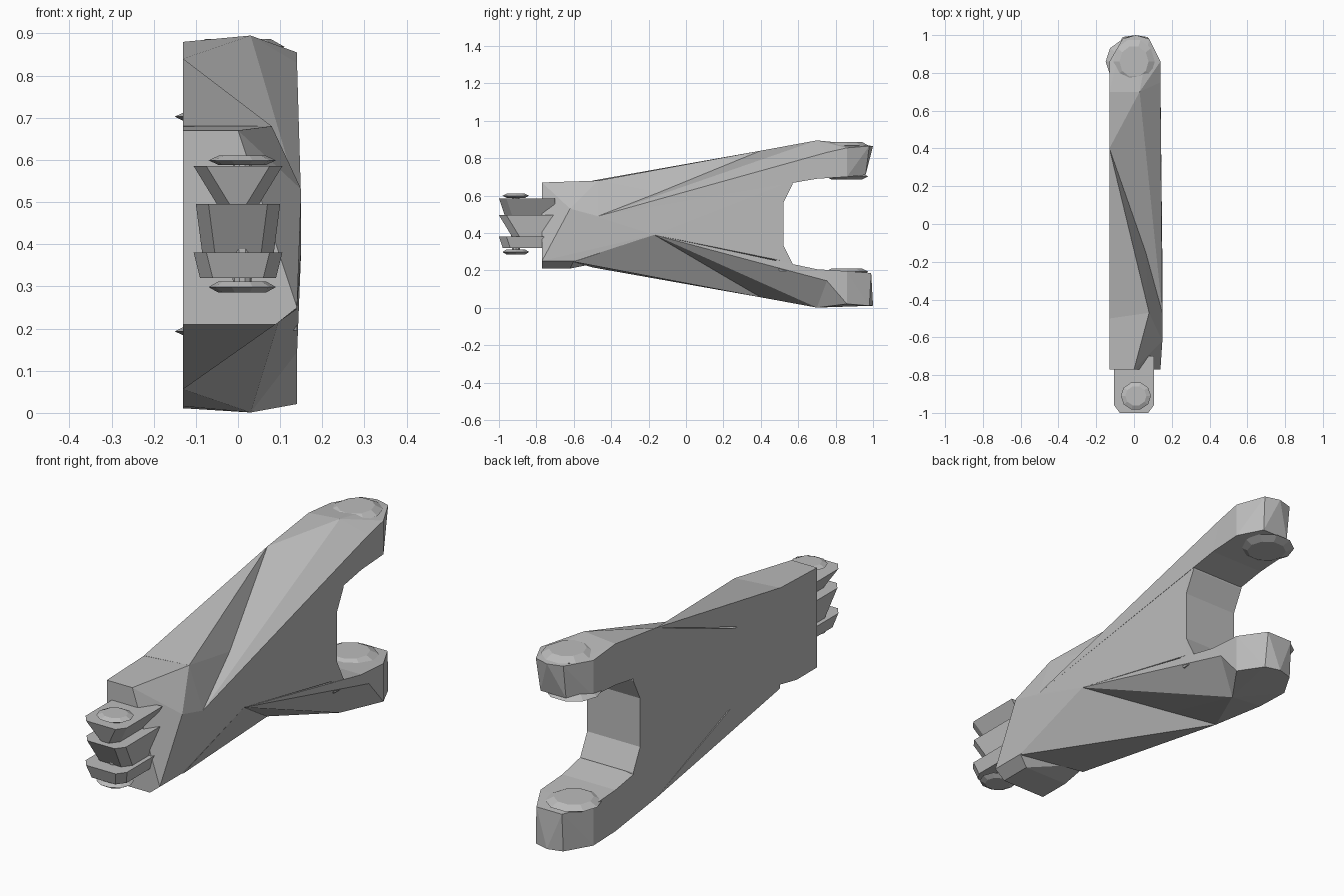
import bpy, bmesh, math

MID = 0.448   # height of the mirror plane between the two arms
SIDE = -0.13  # flat side of the casting
OUT = 0.14    # shaped side of the casting


def make_grey():
    mat = bpy.data.materials.new("cast_grey")
    mat.use_nodes = True
    colour = (0.5, 0.5, 0.5, 1)
    mat.diffuse_color = colour
    mat.node_tree.nodes["Principled BSDF"].inputs["Base Color"].default_value = colour
    return mat


def hull(name, points, flip=False):
    """Faceted solid around the points, optionally mirrored across MID."""
    bm = bmesh.new()
    for x, y, z in points:
        bm.verts.new((x, y, 2 * MID - z if flip else z))
    result = bmesh.ops.convex_hull(bm, input=bm.verts[:])
    loose = {v for v in result["geom_interior"] + result["geom_unused"]
             if isinstance(v, bmesh.types.BMVert)}
    bmesh.ops.delete(bm, geom=list(loose), context="VERTS")
    bmesh.ops.recalc_face_normals(bm, faces=bm.faces[:])
    mesh = bpy.data.meshes.new(name)
    bm.to_mesh(mesh)
    bm.free()
    mesh.materials.append(grey)
    obj = bpy.data.objects.new(name, mesh)
    bpy.context.collection.objects.link(obj)


def ring(x, y, z, rx, ry, sides):
    step = math.tau / sides
    return [(x + rx * math.cos(i * step), y + ry * math.sin(i * step), z)
            for i in range(sides)]


def disc(name, x, y, low, high, rx, ry, flip=False):
    """Low-sided boss with narrower rims."""
    points = ring(x, y, (low + high) / 2, rx, ry, 10)
    for z in (low, high):
        points += ring(x, y, z, rx * 0.7, ry * 0.7, 10)
    hull(name, points, flip)


def block(name, top, bottom, half_top, half_bottom, front_top, front_bottom):
    """Tapered nose plate with clipped front corners."""
    points = []
    for z, half, front in ((top, half_top, front_top), (bottom, half_bottom, front_bottom)):
        for side in (-1, 1):
            points += [(side * half, -0.7, z), (side * half, front + 0.04, z),
                       (side * (half - 0.03), front, z)]
    hull(name, points)


def build_arm(label, flip, ridge_start, ridge_end, valley, shoulder, end_top, end_back):
    # Arm sloping from the flat side's outer edge to a ridge on the shaped side
    hull(label + "_arm", [
        (SIDE, -0.47, 0.5), ridge_start, valley, (SIDE, 0.4, 0.84), ridge_end,
        (SIDE, 0.7, 0.88), (0.03, 0.7, 0.895), (SIDE, 0.7, 0.69), (OUT, 0.7, 0.69)], flip)
    # Wedge at the root of the arm, leaving a crease beside the ridge
    hull(label + "_root_wedge", [
        (SIDE, -0.5, 0.68), shoulder, valley, (SIDE, 0.4, 0.84),
        (SIDE, -0.5, 0.5), ridge_start], flip)
    # Rounded arm end
    hull(label + "_arm_end", [
        (SIDE, 0.7, 0.88), (0.03, 0.7, 0.895), ridge_end,
        (SIDE, 0.7, 0.69), (OUT, 0.7, 0.69),
        (SIDE, 0.86, end_top), (OUT, 0.86, end_top - 0.01), (-0.06, 0.98, end_top),
        (0.08, 0.98, end_top), (0.01, 1, end_top), (SIDE, 0.86, 0.7), (OUT, 0.86, 0.7),
        (-0.06, end_back, 0.71), (0.07, end_back, 0.71)], flip)
    # Fillet where the arm meets the web
    hull(label + "_fillet", [
        (x, y, z) for x in (SIDE, OUT)
        for y, z in ((0.45, 0.55), (0.52, 0.56), (0.57, 0.66), (0.57, 0.7), (0.5, 0.7))], flip)
    # Pivot boss on the inner face
    disc(label + "_inner_boss", -0.03, 0.86, 0.685, 0.72, 0.12, 0.12, flip)


cube = bpy.data.objects.get("Cube")
if cube:
    bpy.data.objects.remove(cube)
grey = make_grey()

# Central web between the arms
hull("central_web", [
    (SIDE, -0.5, 0.6), (SIDE, -0.5, 0.28), (0.15, -0.47, 0.49), (0.15, -0.17, 0.39),
    (SIDE, 0.52, 0.66), (OUT, 0.52, 0.66), (SIDE, 0.52, 0.22), (OUT, 0.52, 0.25)])

# Front block, tapered towards the nose on the shaped side
hull("front_block", [
    (SIDE, -0.77, 0.21), (SIDE, -0.77, 0.67), (SIDE, -0.47, 0.68),
    (SIDE, -0.62, 0.21), (0.09, -0.77, 0.21), (0.09, -0.62, 0.21),
    (OUT, -0.77, 0.25), (0, -0.77, 0.67), (0.08, -0.47, 0.68),
    (0.15, -0.62, 0.53), (0.15, -0.47, 0.49), (OUT, -0.6, 0.25), (SIDE, -0.47, 0.24)])

# Shaped side of the web, running from the front block to the lower ridge
hull("web_side", [
    (OUT, -0.77, 0.25), (OUT, -0.6, 0.25), (0.15, -0.62, 0.53), (0.15, -0.47, 0.49),
    (0.15, -0.17, 0.39), (0.03, 0.09, 0.26), (SIDE, -0.5, 0.3), (SIDE, -0.5, 0.5)])

build_arm("upper", False, ridge_start=(0.15, -0.47, 0.49), ridge_end=(OUT, 0.75, 0.83),
          valley=(0.06, -0.12, 0.61), shoulder=(0.08, -0.47, 0.68),
          end_top=0.865, end_back=0.96)
build_arm("lower", True, ridge_start=(0.15, -0.17, 0.506), ridge_end=(OUT, 0.77, 0.756),
          valley=(0.03, 0.09, 0.636), shoulder=(OUT, -0.6, 0.65),
          end_top=0.885, end_back=0.99)

# Pad on top of the upper arm end
disc("upper_outer_pad", 0, 0.86, 0.85, 0.887, 0.11, 0.12)

# Nose: stacked tapered plates
block("nose_upper_plate", 0.585, 0.495, 0.105, 0.05, -1, -0.97)
block("nose_middle_plate", 0.495, 0.38, 0.1, 0.085, -1, -0.93)
block("nose_lower_plate", 0.38, 0.32, 0.105, 0.09, -1, -0.98)

# Pin heads above and below the nose, joined by a stem
for label, low, high in (("upper", 0.588, 0.61), ("lower", 0.285, 0.312)):
    disc(label + "_pin_head", 0.01, -0.91, low, high, 0.08, 0.075)
disc("pin_stem", 0.01, -0.91, 0.29, 0.605, 0.03, 0.03)
